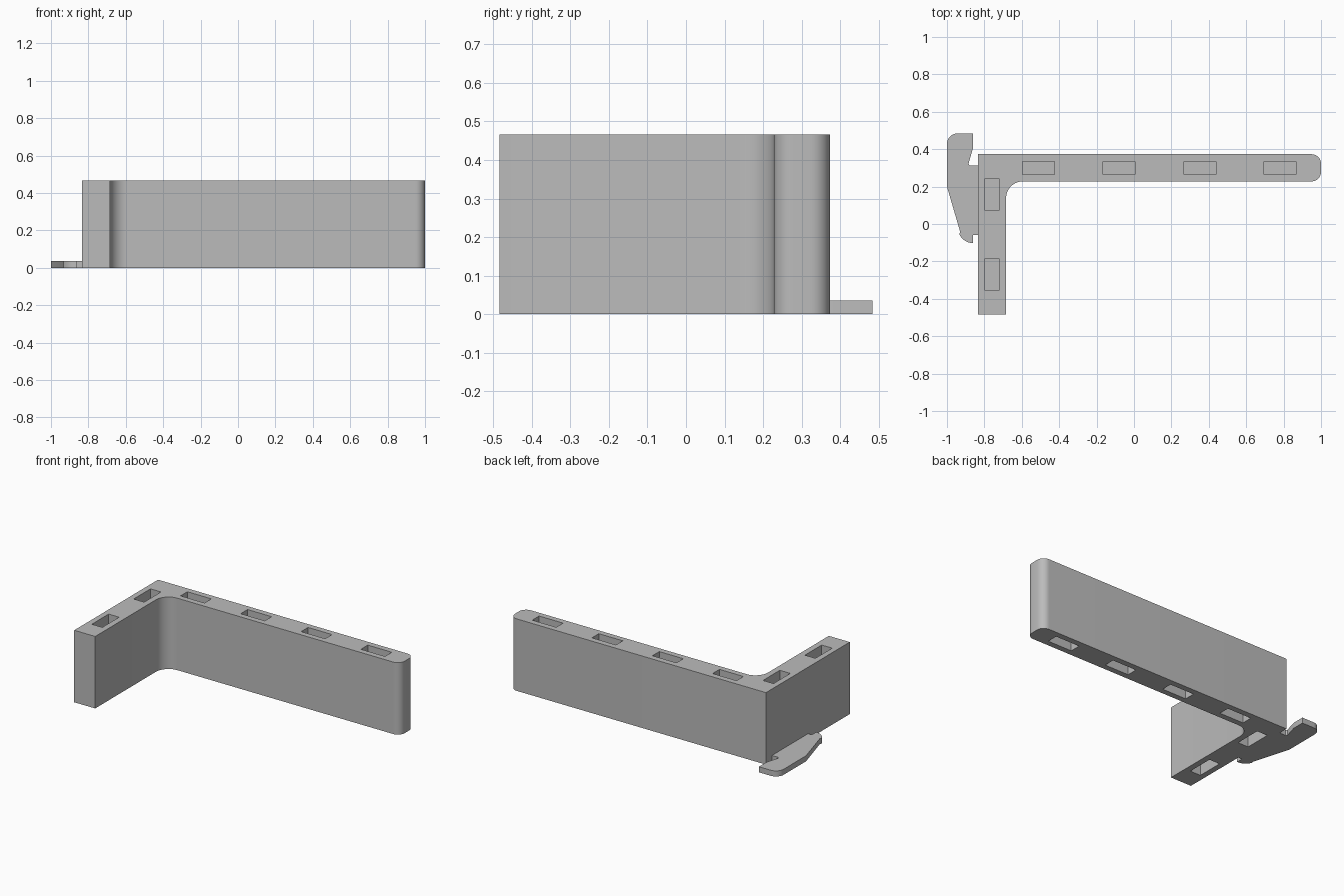
import bpy
import bmesh
from math import sin, cos, pi, radians

if "Cube" in bpy.data.objects:
    bpy.data.objects.remove(bpy.data.objects["Cube"], do_unlink=True)

HEIGHT = 0.466
POCKET_DEPTH = 0.17

grey = bpy.data.materials.new("plain grey")
grey.use_nodes = True
colour = (0.5, 0.5, 0.5, 1)
grey.diffuse_color = colour
grey.node_tree.nodes["Principled BSDF"].inputs["Base Color"].default_value = colour


def arc(cx, cy, r, start, end, steps=10):
    """Points along a circular arc, angles in degrees."""
    angles = [radians(start + (end - start) * i / steps) for i in range(steps + 1)]
    return [(cx + r * cos(a), cy + r * sin(a)) for a in angles]


def extrude_profile(name, points, z0, z1):
    """Solid prism from a counter-clockwise outline."""
    bm = bmesh.new()
    face = bm.faces.new([bm.verts.new((x, y, z0)) for x, y in points])
    top = bmesh.ops.extrude_face_region(bm, geom=[face])["geom"]
    for v in top:
        if isinstance(v, bmesh.types.BMVert):
            v.co.z = z1
    bmesh.ops.recalc_face_normals(bm, faces=bm.faces)
    mesh = bpy.data.meshes.new(name)
    bm.to_mesh(mesh)
    bm.free()
    mesh.materials.append(grey)
    obj = bpy.data.objects.new(name, mesh)
    bpy.context.collection.objects.link(obj)
    return obj


def smooth(obj):
    bpy.ops.object.select_all(action="DESELECT")
    obj.select_set(True)
    bpy.context.view_layer.objects.active = obj
    bpy.ops.object.shade_smooth_by_angle(angle=radians(30))


# L-shaped wall: rounded free end and a filleted inner corner
wall_outline = (
    [(-0.834, 0.373), (-0.834, -0.484), (-0.684, -0.484)]
    + arc(-0.594, 0.138, 0.09, 180, 90)
    + arc(0.95, 0.278, 0.05, -90, 0)
    + arc(0.95, 0.323, 0.05, 0, 90)
)
wall = extrude_profile("corner_wall", wall_outline, 0, HEIGHT)

# Blind rectangular pockets, in the top and the underside alike
pockets = [(x, 0.3, 0.172, 0.07) for x in (-0.511, -0.08, 0.353, 0.781)]
pockets += [(-0.76, y, 0.075, 0.172) for y in (0.158, -0.27)]
cutter_bm = bmesh.new()
for x, y, w, d in pockets:
    for z in (0, HEIGHT):
        cube = bmesh.ops.create_cube(cutter_bm, size=1)["verts"]
        bmesh.ops.scale(cutter_bm, vec=(w, d, 2 * POCKET_DEPTH), verts=cube)
        bmesh.ops.translate(cutter_bm, vec=(x, y, z), verts=cube)
cutter_mesh = bpy.data.meshes.new("pocket_cutter")
cutter_bm.to_mesh(cutter_mesh)
cutter_bm.free()
cutter_mesh.materials.append(grey)
cutter = bpy.data.objects.new("pocket_cutter", cutter_mesh)
bpy.context.collection.objects.link(cutter)

cut = wall.modifiers.new("pockets", "BOOLEAN")
cut.operation = "DIFFERENCE"
cut.solver = "EXACT"
cut.object = cutter
smooth(wall)
bpy.ops.object.modifier_apply(modifier="pockets")
bpy.data.objects.remove(cutter, do_unlink=True)

# Thin hooked tab at the foot of the short side
tab_outline = (
    [(-0.834, -0.058), (-0.834, 0.312), (-0.878, 0.312), (-0.885, 0.322),
     (-0.861, 0.405), (-0.861, 0.484)]
    + arc(-0.945, 0.429, 0.055, 90, 180)
    + [(-1.0, 0.2), (-0.93, -0.04)]
    + arc(-0.861, -0.022, 0.08, 205, 270, 6)
    + [(-0.861, -0.058)]
)
tab = extrude_profile("hook_tab", tab_outline, 0, 0.036)
smooth(tab)
